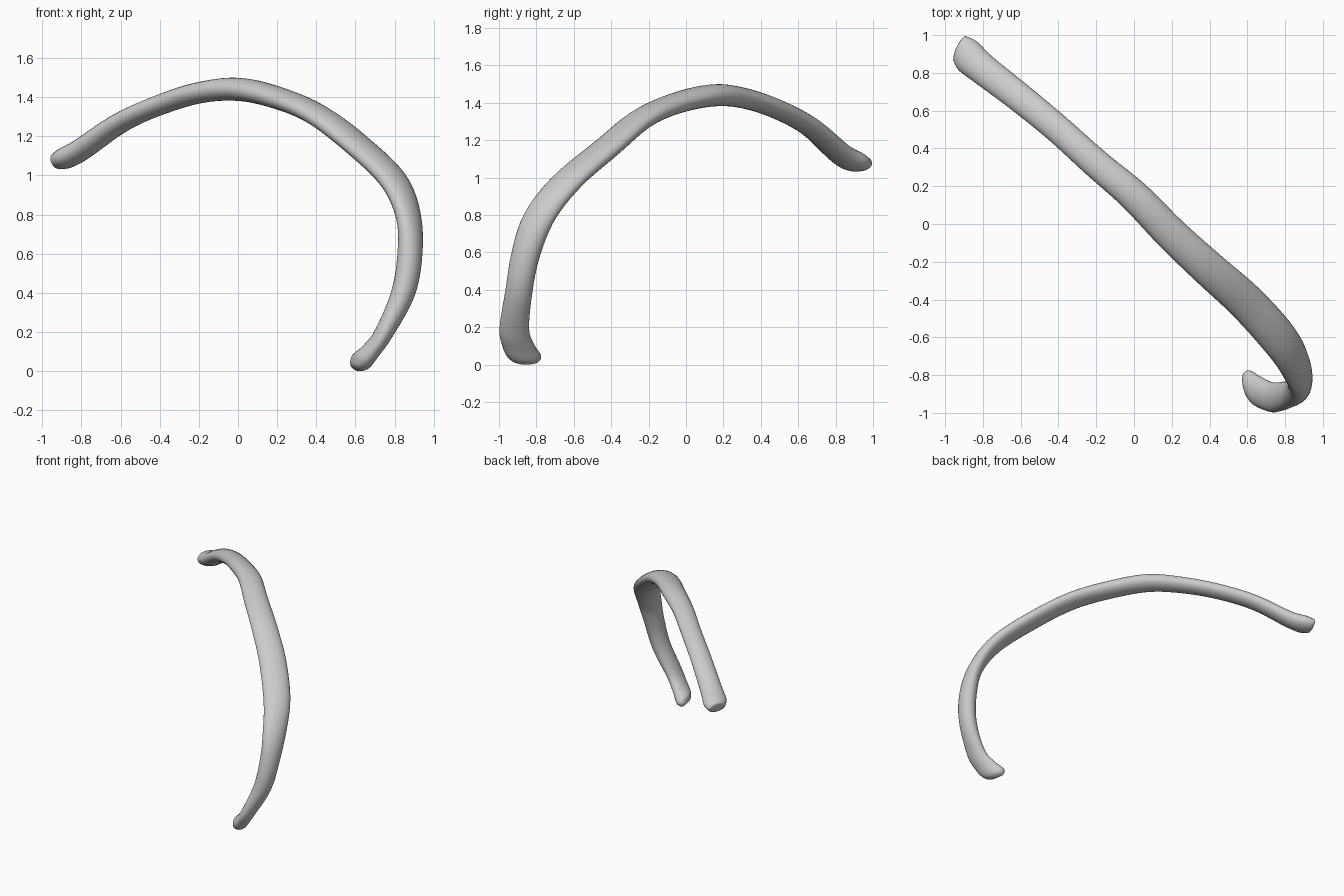
import bpy, bmesh
from math import cos, sin, pi, radians
from mathutils import Vector

if "Cube" in bpy.data.objects:
    bpy.data.objects.remove(bpy.data.objects["Cube"])

# Stations along the rib: x, y, z, width, thickness, heading of the wide axis (degrees)
STATIONS = [
    (-0.925, 0.93, 1.080, 0.145, 0.085, 64),
    (-0.88, 0.89, 1.095, 0.180, 0.110, 58),
    (-0.80, 0.82, 1.138, 0.165, 0.108, 50),
    (-0.60, 0.665, 1.275, 0.155, 0.100, 47),
    (-0.40, 0.50, 1.365, 0.150, 0.102, 47),
    (-0.20, 0.32, 1.427, 0.155, 0.108, 46),
    (0.00, 0.15, 1.445, 0.168, 0.118, 45),
    (0.20, -0.055, 1.402, 0.178, 0.112, 44),
    (0.40, -0.24, 1.317, 0.190, 0.105, 45),
    (0.60, -0.42, 1.168, 0.200, 0.105, 47),
    (0.79, -0.635, 0.985, 0.205, 0.108, 54),
    (0.870, -0.78, 0.80, 0.190, 0.110, 63),
    (0.878, -0.855, 0.60, 0.160, 0.125, 72),
    (0.842, -0.893, 0.40, 0.148, 0.120, 80),
    (0.745, -0.918, 0.20, 0.158, 0.095, 92),
    (0.680, -0.897, 0.11, 0.175, 0.095, 98),
    (0.628, -0.868, 0.055, 0.190, 0.105, 102),
    (0.602, -0.858, 0.030, 0.150, 0.072, 102),
]
STEPS, SIDES = 5, 24


def catmull(a, b, c, d, t):
    return tuple(0.5 * (2 * q + (r - p) * t + (2 * p - 5 * q + 4 * r - s) * t * t
                        + (3 * q - p - 3 * r + s) * t ** 3)
                 for p, q, r, s in zip(a, b, c, d))


# Smooth the stations into a fine list of sections
pts = [STATIONS[0]] + STATIONS + [STATIONS[-1]]
sections = [catmull(*pts[i:i + 4], k / STEPS)
            for i in range(len(pts) - 3) for k in range(STEPS)]
sections.append(STATIONS[-1])
centres = [Vector(s[:3]) for s in sections]

# Loft elliptical rings along the curve
bm = bmesh.new()
rings = []
for i, (c, s) in enumerate(zip(centres, sections)):
    tangent = (centres[min(i + 1, len(centres) - 1)] - centres[max(i - 1, 0)]).normalized()
    wide = Vector((cos(radians(s[5])), sin(radians(s[5])), 0))
    thin = tangent.cross(wide).normalized()
    rings.append([bm.verts.new(c + wide * cos(a) * s[3] / 2 + thin * sin(a) * s[4] / 2)
                  for a in (2 * pi * k / SIDES for k in range(SIDES))])
for r0, r1 in zip(rings, rings[1:]):
    for k in range(SIDES):
        n = (k + 1) % SIDES
        bm.faces.new((r0[k], r0[n], r1[n], r1[k]))


# End caps: a shrunken ring and a centre point, pushed in or out
def cap(ring, centre, direction, rim, middle):
    inner = [bm.verts.new(centre + (v.co - centre) * 0.65 + direction * rim) for v in ring]
    tip = bm.verts.new(centre + direction * middle)
    for k in range(SIDES):
        n = (k + 1) % SIDES
        bm.faces.new((ring[k], ring[n], inner[n], inner[k]))
        bm.faces.new((inner[k], inner[n], tip))


cap(rings[0], centres[0], (centres[0] - centres[2]).normalized(), 0.010, -0.005)
cap(rings[-1], centres[-1], (centres[-1] - centres[-3]).normalized(), 0.012, 0.014)
bmesh.ops.recalc_face_normals(bm, faces=bm.faces)
for f in bm.faces:
    f.smooth = True

# Rest the lowest point on the ground
low = min(v.co.z for v in bm.verts)
bmesh.ops.translate(bm, verts=bm.verts, vec=(0, 0, -low))

mesh = bpy.data.meshes.new("rib_bone")
bm.to_mesh(mesh)
bm.free()
bpy.context.collection.objects.link(bpy.data.objects.new("rib_bone", mesh))
